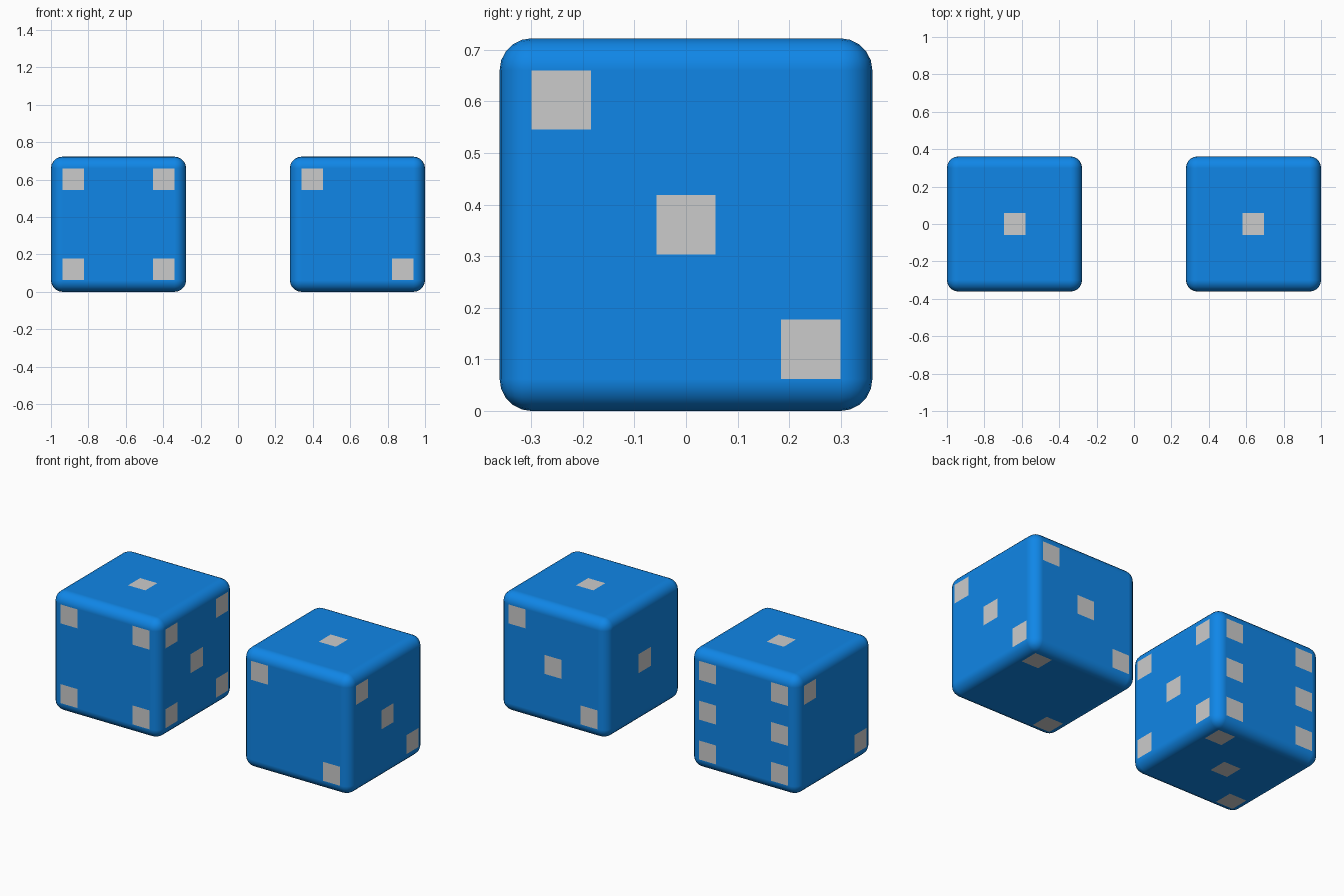
import bpy, bmesh
from mathutils import Vector

if "Cube" in bpy.data.objects:
    bpy.data.objects.remove(bpy.data.objects["Cube"])

SIZE = 0.7225            # die edge length
H = SIZE / 2
CX = 1 - H               # die centre distance from x = 0
ROUND = 0.062            # edge rounding
PIP = 0.0575             # half pip width
D = 0.2415               # pip offset from the face centre

blue = bpy.data.materials.new("blue")
blue.diffuse_color = (0.005, 0.24, 0.8, 1)
blue.use_nodes = True
blue.node_tree.nodes["Principled BSDF"].inputs["Base Color"].default_value = blue.diffuse_color

X, Y, Z = Vector((1, 0, 0)), Vector((0, 1, 0)), Vector((0, 0, 1))
# face name: (normal, u axis, v axis)
FACES = {
    "front": (-Y, X, Z), "back": (Y, -X, Z), "right": (X, Y, Z),
    "left": (-X, -Y, Z), "top": (Z, X, Y), "bottom": (-Z, X, -Y),
}

# pip layouts in (u, v) steps
ONE = [(0, 0)]
TWO = [(-1, 1), (1, -1)]
THREE = ONE + TWO
FOUR = TWO + [(1, 1), (-1, -1)]
FIVE = FOUR + ONE
SIX = FOUR + [(-1, 0), (1, 0)]


def make_body(name, cx):
    bpy.ops.mesh.primitive_cube_add(size=SIZE, location=(cx, 0, H))
    ob = bpy.context.object
    ob.name = name
    ob.data.materials.append(blue)
    bpy.ops.object.shade_smooth()
    bev = ob.modifiers.new("rounding", "BEVEL")
    bev.width = ROUND
    bev.segments = 5
    bev.harden_normals = True


def make_pips(name, cx, layout):
    bm = bmesh.new()
    centre = Vector((cx, 0, H))
    for face, spots in layout.items():
        n, u, v = FACES[face]
        for a, b in spots:
            p = centre + n * (H + 0.001) + u * a * D + v * b * D
            corners = [(-1, -1), (1, -1), (1, 1), (-1, 1)]
            bm.faces.new([bm.verts.new(p + u * i * PIP + v * j * PIP) for i, j in corners])
    me = bpy.data.meshes.new(name)
    bm.to_mesh(me)
    bm.free()
    bpy.context.collection.objects.link(bpy.data.objects.new(name, me))


# the two dice
make_body("left_die", -CX)
make_pips("left_die_pips", -CX, {
    "front": FOUR, "right": FIVE, "back": SIX,
    "left": TWO, "top": ONE,
    "bottom": [(1, -1), (0, 0), (-1, 1)]})

make_body("right_die", CX)
make_pips("right_die_pips", CX, {
    "front": TWO, "right": THREE, "back": THREE,
    "left": ONE, "top": ONE,
    "bottom": [(1, -1), (-1, 1)]})
